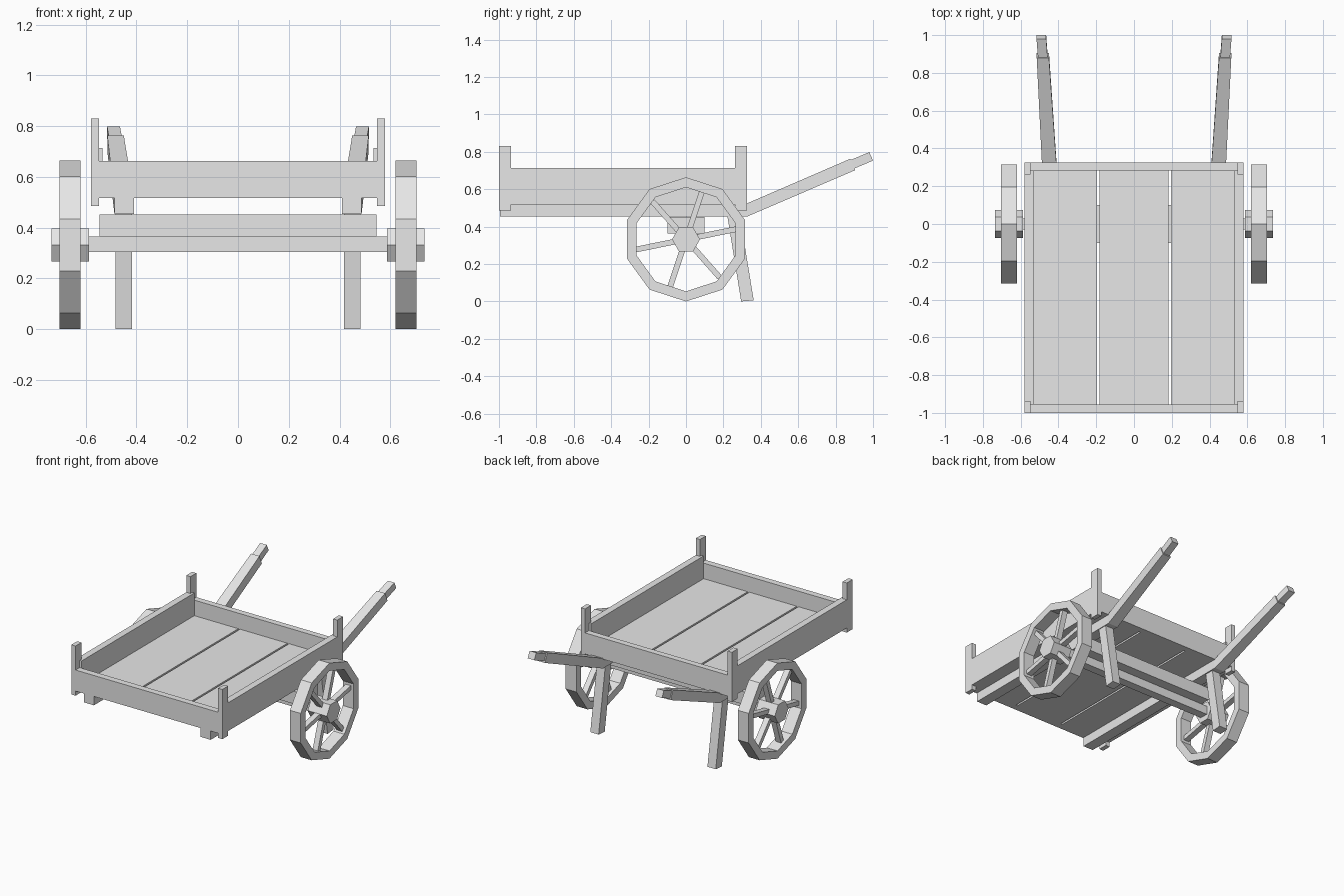
import bpy, bmesh, math
from mathutils import Vector

if "Cube" in bpy.data.objects:
    bpy.data.objects.remove(bpy.data.objects["Cube"])

wood = bpy.data.materials.new("plain grey")
wood.diffuse_color = (0.8, 0.8, 0.8, 1)
wood.use_nodes = True
wood.node_tree.nodes["Principled BSDF"].inputs["Base Color"].default_value = wood.diffuse_color


def build(name, verts, faces):
    me = bpy.data.meshes.new(name)
    me.from_pydata([tuple(v) for v in verts], [], faces)
    bm = bmesh.new()
    bm.from_mesh(me)
    bmesh.ops.recalc_face_normals(bm, faces=bm.faces[:])
    bm.to_mesh(me)
    bm.free()
    me.materials.append(wood)
    ob = bpy.data.objects.new(name, me)
    bpy.context.collection.objects.link(ob)
    return ob


def loft(name, rings):
    """Skin equal rings of points and cap both ends."""
    n = len(rings[0])
    verts = [p for r in rings for p in r]
    faces = [tuple(range(n)), tuple(range(len(verts) - n, len(verts)))]
    for k in range(len(rings) - 1):
        for i in range(n):
            j = (i + 1) % n
            faces.append((k*n + i, k*n + j, k*n + n + j, k*n + n + i))
    return build(name, verts, faces)


def box(name, x0, x1, y0, y1, z0, z1):
    return loft(name, [[(x0, y0, z), (x1, y0, z), (x1, y1, z), (x0, y1, z)] for z in (z0, z1)])


def section(s, x0, x1, bottom, top):
    """Four-point beam section; bottom and top are (y, z)."""
    return [(s*x0, *bottom), (s*x1, *bottom), (s*x1, *top), (s*x0, *top)]


# floor planks
for i, (a, b) in enumerate([(-0.54, -0.195), (-0.182, 0.182), (0.195, 0.54)]):
    box(f"floor_plank_{i}", a, b, -0.97, 0.30, 0.517, 0.555)

# end boards
box("front_board", -0.55, 0.55, -1.0, -0.955, 0.517, 0.663)
box("rear_board", -0.55, 0.55, 0.282, 0.325, 0.517, 0.663)

# axle and its bolster
box("axle", -0.60, 0.60, -0.03, 0.03, 0.304, 0.364)
box("axle_bolster", -0.546, 0.546, -0.1, 0.1, 0.364, 0.452)

WZ, R_OUT, R_IN, R_HUB = 0.332, 0.332, 0.278, 0.075


def polar(x, r, a):
    return (x, r*math.cos(a), WZ + r*math.sin(a))


for s, side in ((-1, "left"), (1, "right")):
    # side board and corner posts
    xs = sorted((s*0.533, s*0.58))
    box(f"{side}_side_board", *xs, -0.955, 0.282, 0.517, 0.713)
    xp = sorted((s*0.548, s*0.58))
    box(f"{side}_front_post", *xp, -1.0, -0.936, 0.485, 0.83)
    box(f"{side}_rear_post", *xp, 0.261, 0.325, 0.485, 0.83)

    # long rail bending up into the handle, then the thinner grip
    loft(f"{side}_rail_handle", [
        section(s, 0.41, 0.487, (-0.995, 0.453), (-0.995, 0.517)),
        section(s, 0.41, 0.487, (0.325, 0.453), (0.31, 0.517)),
        section(s, 0.45, 0.515, (0.905, 0.702), (0.879, 0.763))])
    loft(f"{side}_grip", [
        section(s, 0.456, 0.507, (0.88, 0.702), (0.86, 0.748)),
        section(s, 0.465, 0.516, (1.0, 0.753), (0.98, 0.798))])

    # splayed prop leg
    loft(f"{side}_leg", [
        [(s*x, y0, z0) for x, y0, z0 in ((0.418, 0.295, 0), (0.482, 0.295, 0),
                                         (0.482, 0.362, 0.006), (0.418, 0.362, 0.006))],
        [(s*x, y0, 0.47) for x, y0 in ((0.418, 0.219), (0.482, 0.219),
                                       (0.482, 0.286), (0.418, 0.286))]])

    # wheel rim: square section swept round ten sides
    n = 10
    verts, faces = [], []
    for i in range(n):
        a = math.pi/2 + i*math.tau/n
        verts += [polar(s*x, r, a) for x, r in ((0.62, R_OUT), (0.703, R_OUT), (0.703, R_IN), (0.62, R_IN))]
        for k in range(4):
            j, m = (i + 1) % n, (k + 1) % 4
            faces.append((i*4 + k, i*4 + m, j*4 + m, j*4 + k))
    build(f"{side}_wheel_rim", verts, faces)

    # hexagonal hub
    loft(f"{side}_hub", [[polar(s*x, R_HUB, k*math.tau/6) for k in range(6)] for x in (0.588, 0.735)])

    # six spokes
    for k in range(6):
        a = math.radians(11.5 + 60*k)
        d = Vector((0, math.cos(a), math.sin(a)))
        t = Vector((0, -math.sin(a), math.cos(a)))*0.015
        c = Vector((s*0.662, 0, WZ))
        w = Vector((0.02, 0, 0))
        loft(f"{side}_spoke_{k}", [[c + d*r + p for p in (t + w, t - w, -t - w, w - t)] for r in (0.05, 0.272)])
